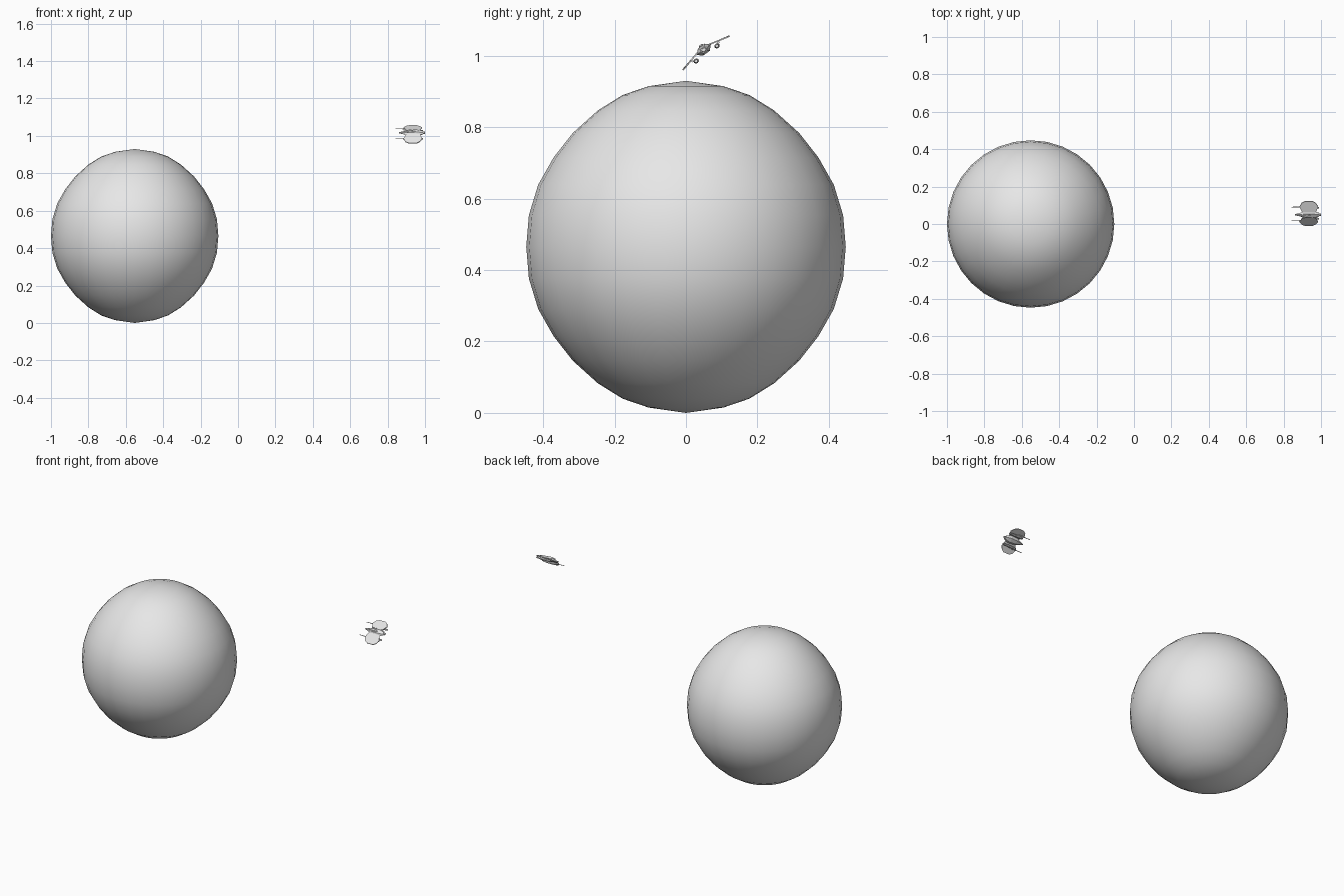
import bpy, bmesh, math
from mathutils import Matrix, Vector

if "Cube" in bpy.data.objects:
    bpy.data.objects.remove(bpy.data.objects["Cube"])


def material(name, value):
    m = bpy.data.materials.new(name)
    m.diffuse_color = (value, value, value, 1)
    m.use_nodes = True
    m.node_tree.nodes["Principled BSDF"].inputs["Base Color"].default_value = m.diffuse_color
    return m


GREY = material("pale grey", 0.8)

# Ship frame: x runs nose to tail, y is sideways, z is up; rolled about x
ROLL = math.radians(36)
SHIP = Matrix.Translation((0, 0.05, 1.017)) @ Matrix.Rotation(ROLL, 4, 'X')


def finish(name, bm, matrix=None, smooth=None):
    bmesh.ops.recalc_face_normals(bm, faces=bm.faces)
    if matrix is not None:
        bm.transform(matrix)
    mesh = bpy.data.meshes.new(name)
    bm.to_mesh(mesh)
    bm.free()
    mesh.materials.append(GREY)
    obj = bpy.data.objects.new(name, mesh)
    bpy.context.collection.objects.link(obj)
    if smooth:
        bpy.ops.object.select_all(action='DESELECT')
        obj.select_set(True)
        bpy.context.view_layer.objects.active = obj
        bpy.ops.object.shade_smooth_by_angle(angle=math.radians(smooth))
    return obj


def hull(name, stations, sides, y=0, z=0, turn=0.0):
    """Capped loft along x; each station is (x, half width, half height)."""
    bm = bmesh.new()
    rings = []
    for x, w, h in stations:
        rings.append([bm.verts.new((x, y + w * math.cos(turn + math.tau * i / sides),
                                    z + h * math.sin(turn + math.tau * i / sides)))
                      for i in range(sides)])
    for a, b in zip(rings, rings[1:]):
        for i in range(sides):
            j = (i + 1) % sides
            bm.faces.new((a[i], a[j], b[j], b[i]))
    bm.faces.new(rings[0])
    bm.faces.new(rings[-1])
    return finish(name, bm, SHIP)


def plate(name, outline, thickness, offset):
    """Flat panel from 3D outline points, thickened along offset."""
    bm = bmesh.new()
    face = bm.faces.new([bm.verts.new(p) for p in outline])
    out = bmesh.ops.extrude_face_region(bm, geom=[face])
    moved = [v for v in out["geom"] if isinstance(v, bmesh.types.BMVert)]
    bmesh.ops.translate(bm, verts=moved, vec=Vector(offset) * thickness)
    return finish(name, bm, SHIP)


# Planet: 32-sided lathe, slightly pointed at the poles
half = [(0, .465), (.105, .450), (.178, .425), (.247, .382), (.317, .319),
        (.371, .250), (.414, .174), (.440, .089)]
profile = half + [(.4475, 0)] + [(r, -z) for r, z in reversed(half)]
bm = bmesh.new()
verts = [bm.verts.new((r, 0, z)) for r, z in profile]
edges = [bm.edges.new(p) for p in zip(verts, verts[1:])]
bmesh.ops.spin(bm, geom=verts + edges, cent=(0, 0, 0), axis=(0, 0, 1),
               angle=math.tau, steps=32)
bmesh.ops.remove_doubles(bm, verts=bm.verts, dist=1e-4)
finish("planet", bm, Matrix.Translation((-.5525, 0, .465)), 60)

# Fuselage and cockpit
hull("fuselage", [(.862, .004, .003), (.885, .011, .007), (.915, .022, .012),
                  (.955, .024, .014), (.978, .018, .011), (.99, .012, .008)], 6)
hull("cockpit", [(.885, .003, .002), (.905, .009, .007), (.925, .010, .008),
                 (.95, .004, .003)], 6, z=.010)
hull("tail_exhaust", [(.985, .009, .006), (1.0, .007, .005)], 8)

# Drooping wings, engine pods and forward guns on both sides
for side, s in (("left", -1), ("right", 1)):
    plate(side + "_wing",
          [(.900, s * .018, .002), (.885, s * .050, -.006), (.897, s * .072, -.011),
           (.915, s * .081, -.013), (.955, s * .081, -.013), (.972, s * .070, -.011),
           (.985, s * .050, -.006), (.972, s * .018, .002)],
          .004, (0, 0, 1))
    hull(side + "_engine", [(.895, .004, .004), (.905, .008, .007), (.955, .008, .007),
                            (.975, .006, .005), (.99, .005, .004)],
         8, s * .036, -.013)
    hull(side + "_gun", [(.843, .0018, .0018), (.880, .0022, .0022),
                         (.884, .0035, .0035), (.93, .0035, .0035)],
         6, s * .045, -.007)
